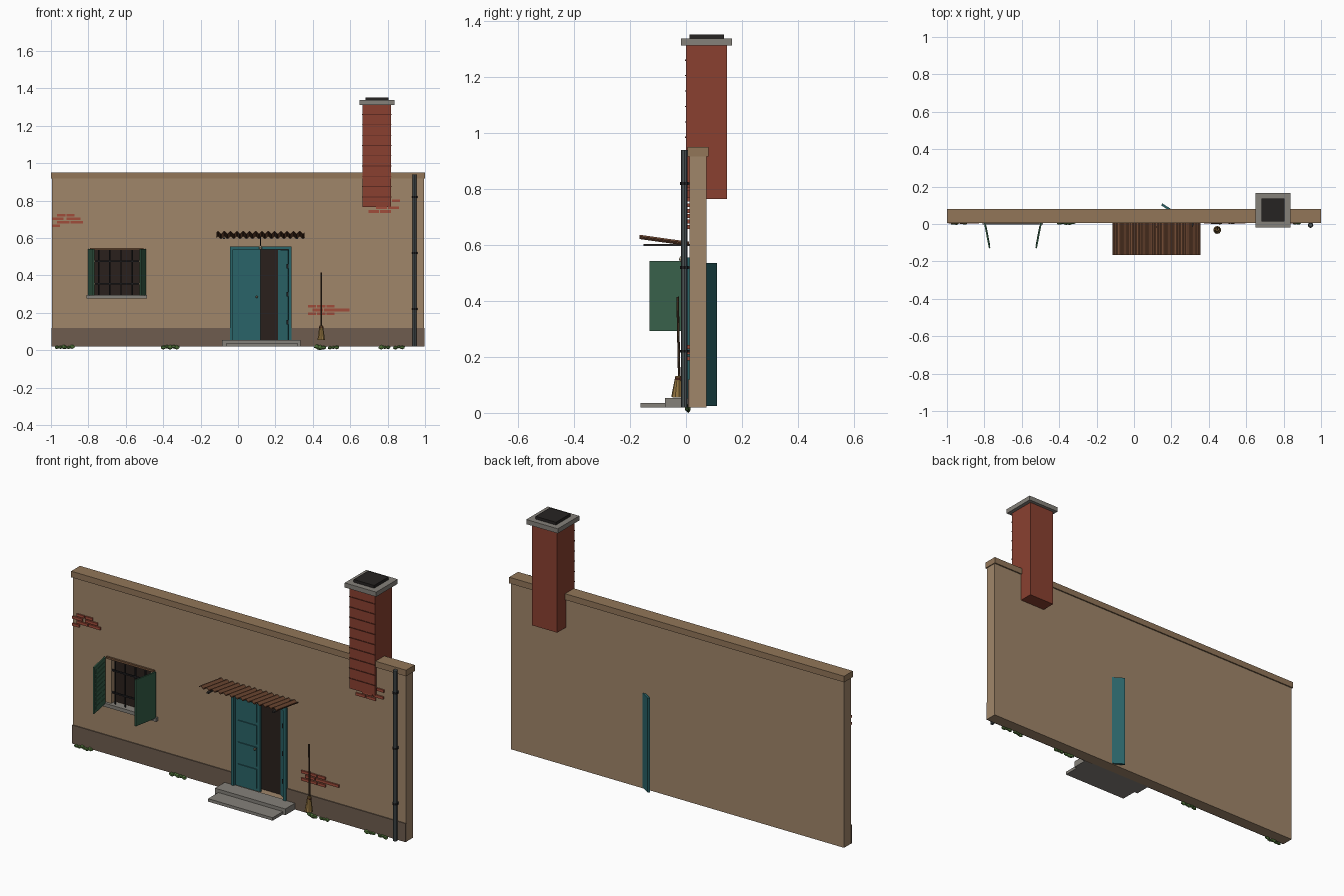
import bpy, bmesh, math, random
from mathutils import Vector, Matrix

if "Cube" in bpy.data.objects:
    bpy.data.objects.remove(bpy.data.objects["Cube"])

random.seed(4)
MATS = {}


def mat(hexcol):
    if hexcol not in MATS:
        m = bpy.data.materials.new("colour_" + hexcol)
        rgb = [int(hexcol[i:i + 2], 16) / 255 for i in (0, 2, 4)]
        m.diffuse_color = [((c + 0.055) / 1.055) ** 2.4 for c in rgb] + [1]
        m.use_nodes = True
        m.node_tree.nodes["Principled BSDF"].inputs["Base Color"].default_value = m.diffuse_color
        MATS[hexcol] = m
    return MATS[hexcol]


def finish(name, bm, col):
    me = bpy.data.meshes.new(name)
    bmesh.ops.recalc_face_normals(bm, faces=bm.faces)
    bm.to_mesh(me)
    bm.free()
    ob = bpy.data.objects.new(name, me)
    bpy.context.collection.objects.link(ob)
    me.materials.append(mat(col))
    return ob


def add_box(bm, x0, x1, y0, y1, z0, z1):
    m = Matrix.Translation(((x0 + x1) / 2, (y0 + y1) / 2, (z0 + z1) / 2))
    m = m @ Matrix.Diagonal((x1 - x0, y1 - y0, z1 - z0, 1))
    bmesh.ops.create_cube(bm, size=1, matrix=m)


def boxes(name, col, *dims):
    bm = bmesh.new()
    for d in dims:
        add_box(bm, *d)
    return finish(name, bm, col)


def rod(name, col, a, b, r1, r2=None, n=8):
    a, b = Vector(a), Vector(b)
    d = b - a
    m = Matrix.Translation((a + b) / 2) @ d.to_track_quat('Z', 'Y').to_matrix().to_4x4()
    bm = bmesh.new()
    bmesh.ops.create_cone(bm, cap_ends=True, segments=n, radius1=r1,
                          radius2=r1 if r2 is None else r2, depth=d.length, matrix=m)
    return finish(name, bm, col)


def ball(name, col, c, s, sub=1):
    bm = bmesh.new()
    bmesh.ops.create_icosphere(bm, subdivisions=sub, radius=1,
                               matrix=Matrix.Translation(c) @ Matrix.Diagonal((*s, 1)))
    return finish(name, bm, col)


WALL, TEAL, GREEN, STONE, DARK = "A0866A", "2A6468", "37604A", "85817A", "2A201C"
BRICK, IRON, PIPE = "8A4030", "1E1E20", "4A5254"

# Wall with door and window recesses
wall = boxes("wall", WALL, (-0.995, 0.995, 0.012, 0.073, 0.02, 0.92))
for hole in ((-0.03, 0.275, -0.1, 0.06, 0.05, 0.545), (-0.765, -0.53, -0.1, 0.05, 0.295, 0.54)):
    cutter = boxes("cutter", WALL, hole)
    cutter.hide_render = True
    mod = wall.modifiers.new("recess", 'BOOLEAN')
    mod.object, mod.operation, mod.solver = cutter, 'DIFFERENCE', 'EXACT'
    bpy.context.view_layer.objects.active = wall
    bpy.ops.object.modifier_apply(modifier=mod.name)
    bpy.data.objects.remove(cutter)
boxes("coping", "927659", (-1, 1, 0.005, 0.08, 0.917, 0.95))
boxes("plinth", "6E5C4E", (-0.996, -0.04, 0.007, 0.013, 0.02, 0.12),
      (0.286, 0.996, 0.007, 0.013, 0.02, 0.12))

# Exposed bricks: x start, x end, z
rows = [(-.97, -.87, .722), (-.996, -.93, .703), (-.92, -.84, .703), (-.97, -.825, .684),
        (-.996, -.95, .665), (.37, .52, .235), (.395, .58, .215), (.46, .60, .215),
        (.37, .52, .195), (.82, .87, .80), (.735, .865, .762), (.695, .82, .742)]
bm = bmesh.new()
for x0, x1, z in rows:
    n = max(1, round((x1 - x0) / 0.06))
    w = (x1 - x0) / n
    for i in range(n):
        add_box(bm, x0 + i * w + .003, x0 + (i + 1) * w - .003, .004, .014, z - .007, z + .007)
finish("exposed_bricks", bm, "A04C3A")

# Chimney with mortar courses, slab and flue
boxes("chimney", BRICK, (.666, .818, 0, .147, .765, 1.315))
boxes("chimney_courses", "5E2A20",
      *[(.664, .820, -.003, .003, z - .002, z + .002) for z in [.82 + .055 * i for i in range(9)]])
boxes("chimney_slab", STONE, (.65, .838, -.018, .165, 1.312, 1.337))
boxes("chimney_flue", "262322", (.682, .804, .013, .135, 1.335, 1.352))

# Door frame, closed leaf with panels, open leaf
boxes("door_frame", TEAL, (-.042, -.027, 0, .03, .05, .555), (.27, .286, 0, .03, .05, .555),
      (-.042, .286, 0, .03, .54, .556))
boxes("doorway_dark", DARK, (-.03, .275, .055, .0605, .05, .545))
leaf_parts = [(-.027, .12, .016, .03, .053, .54)]
for i in range(4):
    z = .07 + i * .118
    leaf_parts.append((-.01, .103, .011, .018, z, z + .102))
boxes("left_door_leaf", TEAL, *leaf_parts)
open_leaf = boxes("open_door_leaf", TEAL, (-.145, 0, -.006, .006, .025, .535))
open_leaf.location = (.27, .026, 0)
open_leaf.rotation_euler.z = -math.radians(33)
boxes("door_hinges", IRON, *[(.258, .272, .008, .02, z - .012, z + .012) for z in (.15, .3, .45)])
rod("door_knob_stem", IRON, (.1, .016, .285), (.1, 0, .285), .003)
ball("door_knob", "A09078", (.1, 0, .285), (.007, .007, .007))

# Steps
boxes("upper_step", STONE, (-.085, .335, -.075, .012, .02, .054))
boxes("lower_step", STONE, (-.065, .32, -.162, -.074, .02, .036))

# Corrugated awning, rising to the front, with two brackets
bm = bmesh.new()
N, x0, x1 = 14 * 6, -.115, .355
prev = None
for i in range(N + 1):
    x = x0 + (x1 - x0) * i / N
    w = .0065 * math.sin(i / 6 * 2 * math.pi)
    ring = [bm.verts.new((x, y, z + w)) for y, z in
            ((-.167, .627), (.01, .602), (.01, .606), (-.167, .631))]
    if prev:
        for j in range(4):
            k = (j + 1) % 4
            bm.faces.new((prev[j], prev[k], ring[k], ring[j]))
    else:
        bm.faces.new(ring)
    prev = ring
bm.faces.new(prev)
finish("awning_sheet", bm, "7A5038")
boxes("awning_brackets", "33302E", *[(x - .006, x + .006, -.152, .013, .596, .604)
                                     for x in (-.075, .315)])

# Hanging lamp
rod("lamp_cord", IRON, (.12, -.016, .56), (.12, -.016, .612), .0022, n=6)
ball("lamp_bulb", "B8AC90", (.12, -.016, .549), (.009, .009, .011), 2)

# Window pane, lintel, sill and bars
boxes("window_dark", DARK, (-.765, -.53, .044, .0505, .295, .54))
boxes("window_lintel", "76553C", (-.79, -.505, .002, .02, .536, .546))
boxes("window_sill", STONE, (-.81, -.487, -.004, .04, .277, .296))
for i in range(4):
    x = -.745 + i * .06
    rod("window_bar_%d" % i, IRON, (x, .018, .295), (x, .018, .54), .004, n=6)
boxes("window_cross_bars", IRON, *[(-.765, -.53, .015, .021, z - .004, z + .004)
                                   for z in (.355, .475)])

# Louvred shutters, mirrored
for side, hx in ((1, -.798), (-1, -.497)):
    parts = [(-.004, .004, -.137, 0, .292, .542)]
    for i in range(9):
        z = .309 + i * .0245
        parts.append((.003, .006, -.122, -.015, z, z + .016))
    if side < 0:
        parts = [(-b, -a, c, d, e, f) for a, b, c, d, e, f in parts]
    s = boxes("left_shutter" if side > 0 else "right_shutter", GREEN, *parts)
    s.location = (hx, .005, 0)
    s.rotation_euler.z = side * math.radians(11)

# Drainpipe and clamps
rod("drainpipe", PIPE, (.944, -.006, .02), (.944, -.006, .94), .011, n=8)
for z in (.22, .52, .82):
    rod("pipe_clamp", IRON, (.944, -.006, z - .005), (.944, -.006, z + .005), .015, n=8)
    boxes("pipe_clamp_stay", IRON, (.938, .95, 0, .014, z - .004, z + .004))

# Broom leaning on the wall
rod("broom_handle", "4A3626", (.445, -.03, .415), (.445, -.024, .11), .0045, n=6)
rod("broom_bristles", "937440", (.445, -.032, .055), (.445, -.028, .132), .021, .010, n=10)
rod("broom_binding", "5A2E22", (.445, -.028, .118), (.445, -.028, .126), .0125, .0115, n=10)

# Weeds along the base
for cx in (-.95, -.905, -.38, -.345, .44, .51, .785, .86):
    for k in range(3):
        r = random.uniform(.012, .018)
        ball("weed", "4A6A34", (cx + (k - 1) * .018, .006 + random.uniform(-.004, .004),
                                .013 + random.uniform(0, .007)), (r, .008, r * .7))
ball("weed_low", "4A6A34", (.44, .008, .01), (.02, .007, .01))
